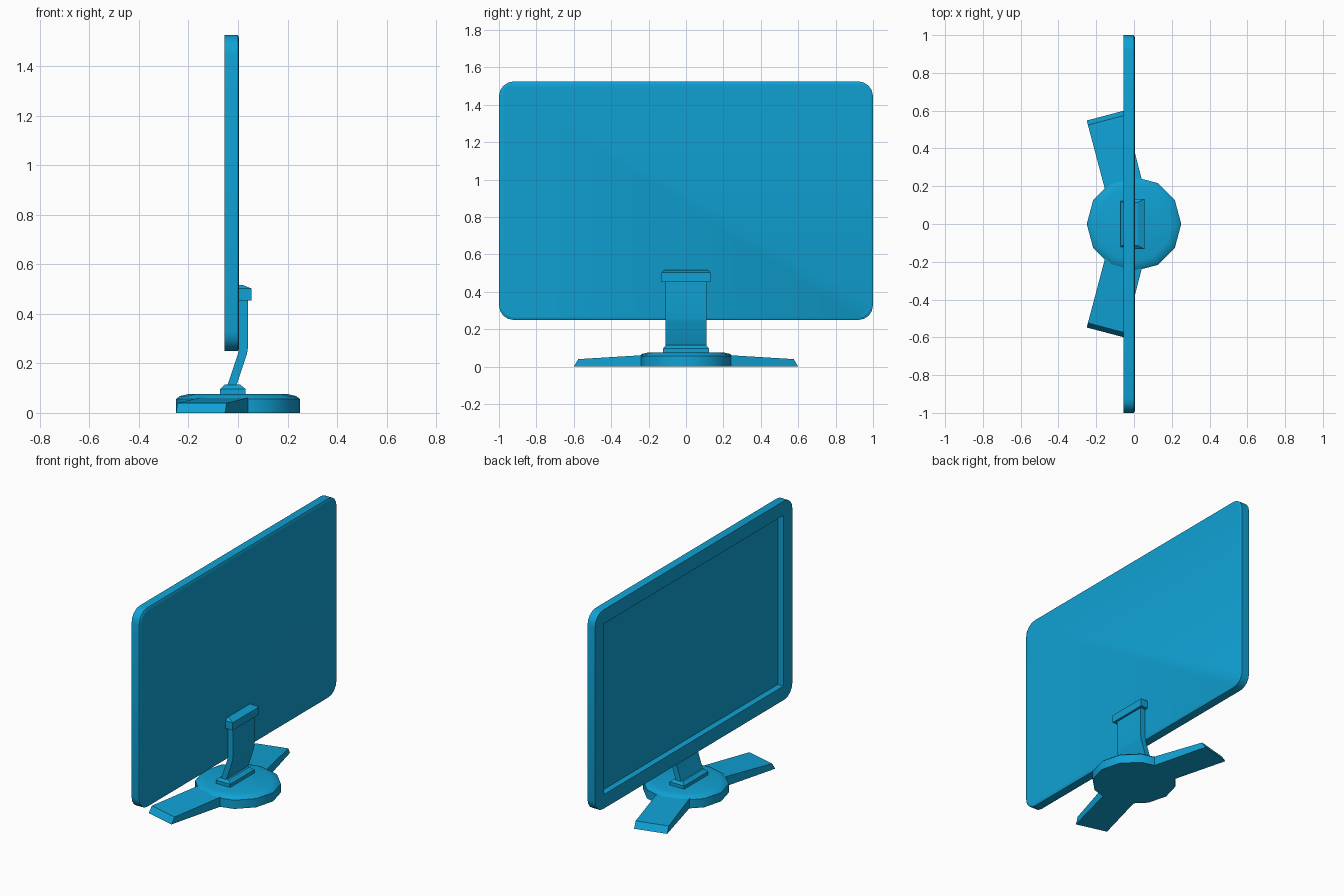
import bpy
import bmesh
from math import pi, cos, sin, radians

cube = bpy.data.objects.get("Cube")
if cube:
    bpy.data.objects.remove(cube, do_unlink=True)

blue = bpy.data.materials.new("bright_blue")
blue.use_nodes = True
COLOUR = (0.005, 0.36, 0.66, 1)
blue.diffuse_color = COLOUR
blue.node_tree.nodes["Principled BSDF"].inputs["Base Color"].default_value = COLOUR


def finish(name, bm, angle=None):
    """Turn a bmesh into a named, coloured object."""
    bmesh.ops.recalc_face_normals(bm, faces=bm.faces)
    mesh = bpy.data.meshes.new(name)
    bm.to_mesh(mesh)
    bm.free()
    mesh.materials.append(blue)
    obj = bpy.data.objects.new(name, mesh)
    bpy.context.collection.objects.link(obj)
    if angle:
        bpy.ops.object.select_all(action="DESELECT")
        obj.select_set(True)
        bpy.context.view_layer.objects.active = obj
        bpy.ops.object.shade_smooth_by_angle(angle=radians(angle))
    return obj


def loft(bm, rings, cap_start=True, cap_end=True):
    """Skin matching closed rings of points, with optional caps."""
    loops = [[bm.verts.new(p) for p in ring] for ring in rings]
    for a, b in zip(loops, loops[1:]):
        for i in range(len(a)):
            j = (i + 1) % len(a)
            bm.faces.new((a[i], a[j], b[j], b[i]))
    if cap_start:
        bm.faces.new(loops[0])
    if cap_end:
        bm.faces.new(loops[-1])


def rect(z, x0, x1, half_y):
    return [(x0, -half_y, z), (x1, -half_y, z), (x1, half_y, z), (x0, half_y, z)]


# Screen housing: rounded slab with a recessed display facing -x
HALF_Y, HALF_Z, MID_Z = 1.0, 0.638, 0.887


def rounded(x, inset, radius, steps=4):
    ring = []
    for corner, (sy, sz) in enumerate([(1, 1), (-1, 1), (-1, -1), (1, -1)]):
        for k in range(steps + 1):
            a = (corner + k / steps) * pi / 2
            ring.append((x, sy * (HALF_Y - inset - radius) + radius * cos(a),
                         MID_Z + sz * (HALF_Z - inset - radius) + radius * sin(a)))
    return ring


bm = bmesh.new()
loft(bm, [rounded(-0.015, 0.09, 0.001), rounded(-0.055, 0.09, 0.001),
          rounded(-0.055, 0, 0.08), rounded(-0.001, 0, 0.08),
          rounded(0.005, 0.013, 0.067)])
bmesh.ops.remove_doubles(bm, verts=bm.verts, dist=0.003)
finish("screen_housing", bm, 25)

# Neck: side profile extruded across y
profile = [(0.04, 0.47), (0.04, 0.262), (0.036, 0.238), (-0.008, 0.105),
           (-0.045, 0.105), (0.0, 0.238), (0.004, 0.262), (0.004, 0.47)]
bm = bmesh.new()
loft(bm, [[(x, y, z) for x, z in profile] for y in (-0.11, 0.11)])
finish("neck", bm, 20)

# Clip that holds the screen, with chamfered top
bm = bmesh.new()
loft(bm, [rect(0.453, 0.0, 0.055, 0.132), rect(0.502, 0.0, 0.055, 0.132),
          rect(0.516, 0.0, 0.02, 0.115)])
finish("screen_clip", bm)

# Collar where the neck meets the base
bm = bmesh.new()
loft(bm, [rect(0.07, -0.072, 0.03, 0.122), rect(0.097, -0.072, 0.03, 0.122),
          rect(0.115, -0.052, 0.008, 0.108)])
finish("neck_collar", bm)

# Twelve-sided base disc with softened rim
bm = bmesh.new()
loft(bm, [[(r * cos(i * pi / 6), r * sin(i * pi / 6), z) for i in range(12)]
          for r, z in ((0.25, 0), (0.25, 0.056), (0.235, 0.068), (0.2, 0.076))])
finish("base_disc", bm, 35)

# Two splayed feet, sloping down to bevelled ends
for side, name in ((1, "left_foot"), (-1, "right_foot")):
    bm = bmesh.new()
    inner = [(-0.15, 0.17, 0), (0.05, 0.2, 0), (0.05, 0.2, 0.063), (-0.15, 0.17, 0.063)]
    outer = [(-0.25, 0.548, 0), (-0.052, 0.6, 0), (-0.046, 0.576, 0.04), (-0.244, 0.524, 0.04)]
    loft(bm, [[(x, side * y, z) for x, y, z in ring] for ring in (inner, outer)])
    finish(name, bm)
